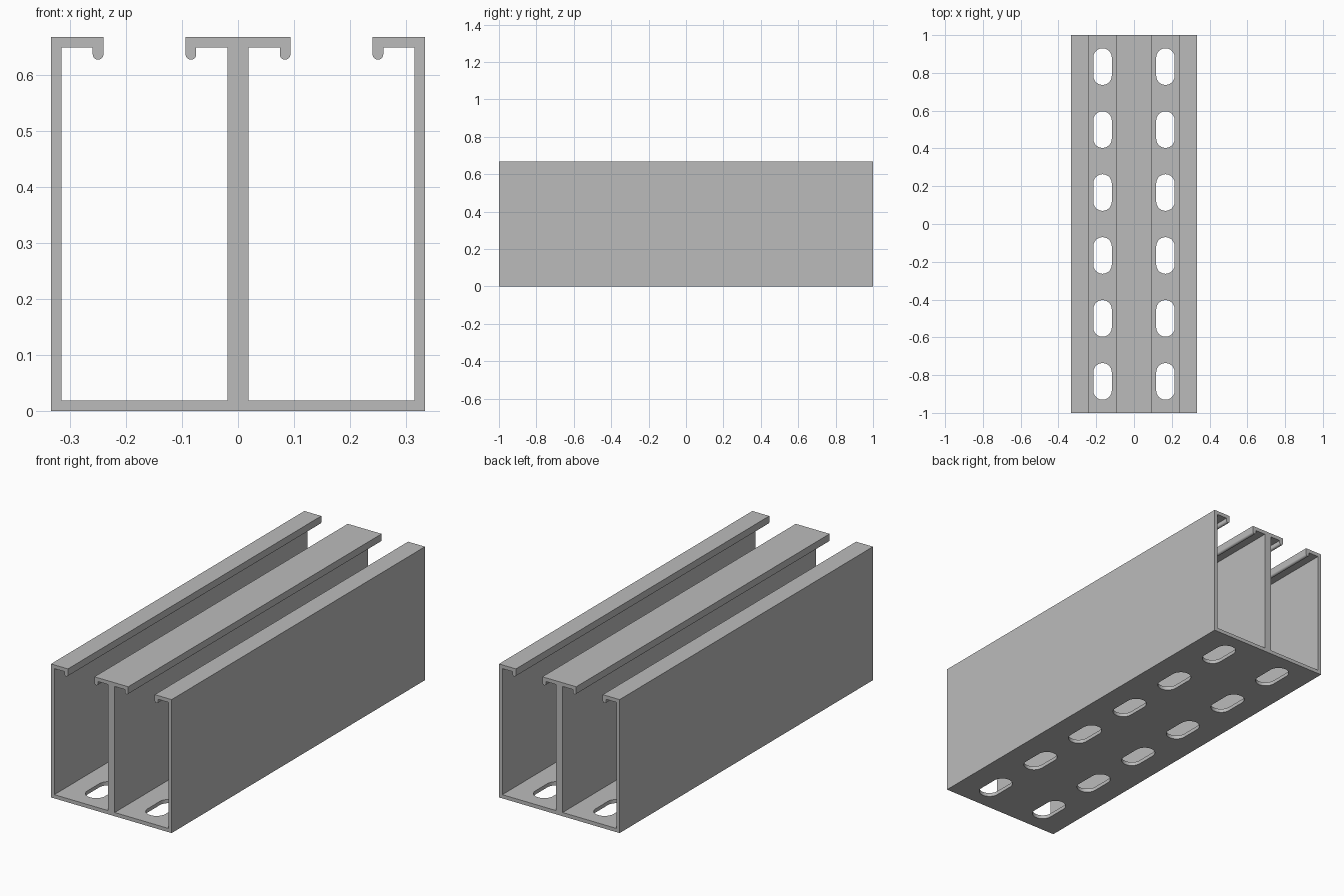
import bpy
import bmesh
from math import cos, sin, pi, radians

cube = bpy.data.objects.get("Cube")
if cube:
    bpy.data.objects.remove(cube, do_unlink=True)

HALF_W, HEIGHT, HALF_L = 0.3333, 0.6667, 1.0
WALL = 0.0185          # sheet thickness; the web is two sheets thick
LIP_Z = 0.636          # centre of the rounded lip tips
LIP_R = 0.0095

metal = bpy.data.materials.new("galvanised grey")
metal.use_nodes = True
colour = (0.5, 0.5, 0.5, 1)
metal.diffuse_color = colour
metal.node_tree.nodes["Principled BSDF"].inputs["Base Color"].default_value = colour


def arc(cx, cy, r, start, end, steps):
    return [(cx + r * cos(start + (end - start) * i / steps),
             cy + r * sin(start + (end - start) * i / steps)) for i in range(steps + 1)]


def prism(bm, points, depth):
    """Make a face from 3D points and extrude it by the depth vector."""
    face = bm.faces.new([bm.verts.new(p) for p in points])
    out = bmesh.ops.extrude_face_region(bm, geom=[face])
    moved = [v for v in out["geom"] if isinstance(v, bmesh.types.BMVert)]
    bmesh.ops.translate(bm, verts=moved, vec=depth)


def make_object(name, bm):
    bmesh.ops.recalc_face_normals(bm, faces=bm.faces)
    mesh = bpy.data.meshes.new(name)
    bm.to_mesh(mesh)
    bm.free()
    mesh.materials.append(metal)
    obj = bpy.data.objects.new(name, mesh)
    bpy.context.collection.objects.link(obj)
    return obj


# Half of the cross-section: base, side wall, side lip, then back along to the web
under = HEIGHT - WALL
inner = HALF_W - WALL
half = [(HALF_W, 0), (HALF_W, HEIGHT), (0.24, HEIGHT)]
half += arc(0.24 + LIP_R, LIP_Z, LIP_R, pi, 2 * pi, 10)
half += [(0.24 + 2 * LIP_R, under), (inner, under), (inner, WALL), (WALL, WALL),
         (WALL, under), (0.0935 - 2 * LIP_R, under)]
half += arc(0.0935 - LIP_R, LIP_Z, LIP_R, pi, 2 * pi, 10)
half += [(0.0935, HEIGHT)]
section = half + [(-x, z) for x, z in reversed(half)]

# Double channel rail
bm = bmesh.new()
prism(bm, [(x, -HALF_L, z) for x, z in section], (0, 2 * HALF_L, 0))
rail = make_object("double_channel_rail", bm)

# Two rows of six round-ended slots through the base
bm = bmesh.new()
SLOT_R, SLOT_HALF = 0.049, 0.097
for x in (-HALF_W / 2, HALF_W / 2):
    for i in range(6):
        y = (i - 2.5) / 3
        run = SLOT_HALF - SLOT_R
        outline = arc(x, y + run, SLOT_R, 0, pi, 16) + arc(x, y - run, SLOT_R, pi, 2 * pi, 16)
        prism(bm, [(px, py, -0.05) for px, py in outline], (0, 0, 0.1))
cutter = make_object("slot_cutter", bm)
cutter.hide_render = True

cut = rail.modifiers.new("slots", "BOOLEAN")
cut.operation = "DIFFERENCE"
cut.solver = "EXACT"
cut.object = cutter

bpy.ops.object.select_all(action="DESELECT")
rail.select_set(True)
bpy.context.view_layer.objects.active = rail
bpy.ops.object.modifier_apply(modifier=cut.name)
bpy.data.objects.remove(cutter, do_unlink=True)
bpy.ops.object.shade_smooth_by_angle(angle=radians(30))
